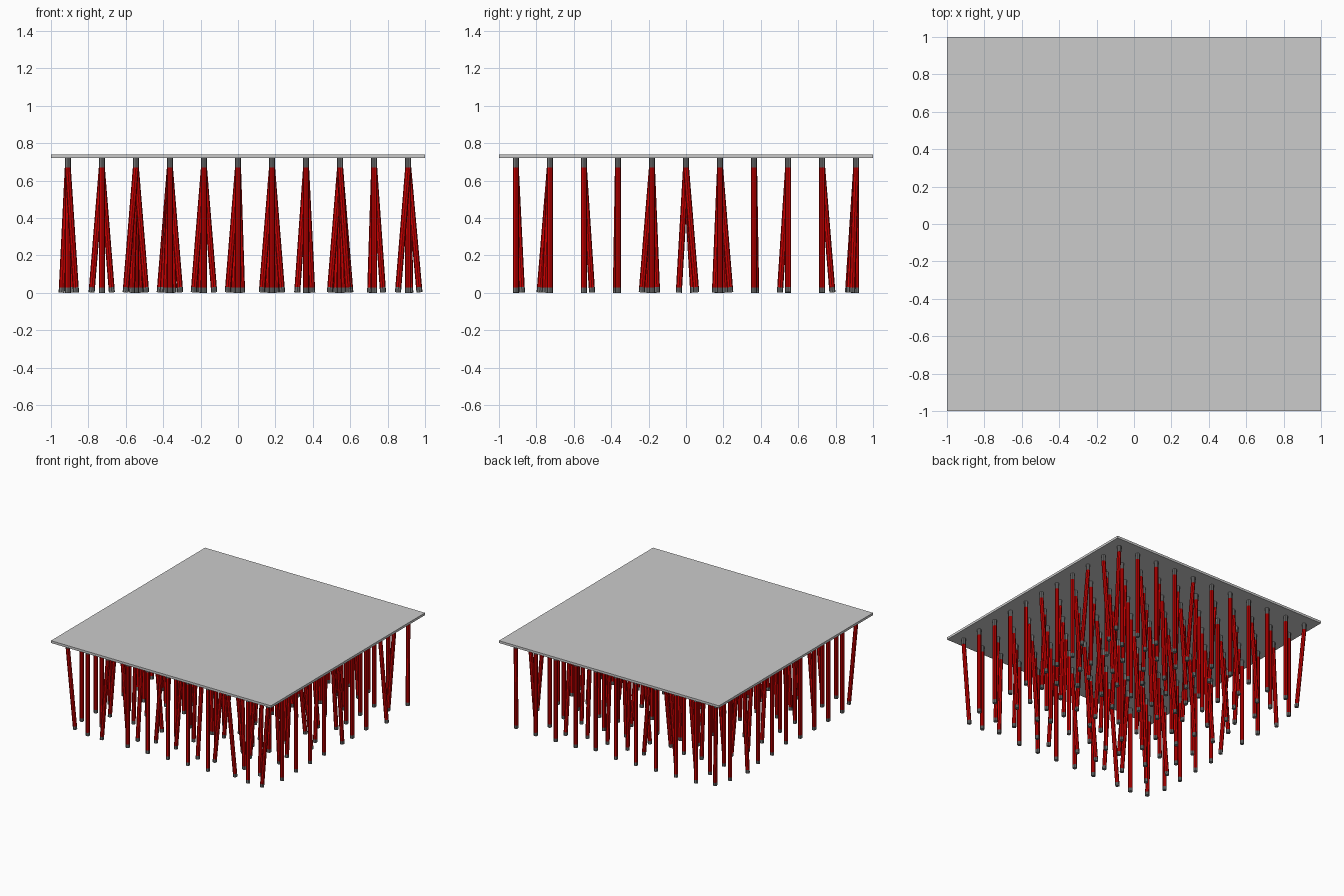
import bpy
import bmesh
import random
from math import sqrt
from mathutils import Vector

random.seed(4)
cube = bpy.data.objects.get("Cube")
if cube:
    bpy.data.objects.remove(cube, do_unlink=True)

COUNT = 11
PITCH = 0.182
RADIUS = 0.0162
JOINT_Z = 0.67
FOOT_Z = 0.028
PLATE_Z = 0.721
PLATE_THICK = 0.019
LEAN = 0.055


def material(name, color):
    mat = bpy.data.materials.new(name)
    mat.use_nodes = True
    mat.diffuse_color = color
    mat.node_tree.nodes["Principled BSDF"].inputs["Base Color"].default_value = color
    return mat


concrete = material("light grey", (0.6, 0.6, 0.6, 1))
steel = material("dark grey", (0.17, 0.17, 0.17, 1))
red = material("red", (0.6, 0.0, 0.0, 1))


def add_tube(bm, low, high, index):
    """Closed eight-sided tube between two heights with one colour."""
    made = bmesh.ops.create_cone(bm, cap_ends=True, segments=8, radius1=RADIUS,
                                 radius2=RADIUS, depth=high - low)
    bmesh.ops.translate(bm, verts=made["verts"], vec=(0, 0, (low + high) / 2))
    for face in {f for v in made["verts"] for f in v.link_faces}:
        face.material_index = index


def tube_mesh(name, sections, mats):
    bm = bmesh.new()
    for low, high, index in sections:
        add_tube(bm, low, high, index)
    mesh = bpy.data.meshes.new(name)
    for mat in mats:
        mesh.materials.append(mat)
    bm.to_mesh(mesh)
    bm.free()
    return mesh


def place(name, mesh, location):
    obj = bpy.data.objects.new(name, mesh)
    obj.location = location
    bpy.context.collection.objects.link(obj)
    return obj


# Top plate
bpy.ops.mesh.primitive_cube_add(size=1, location=(0, 0, PLATE_Z + PLATE_THICK / 2))
plate = bpy.context.object
plate.name = "top_plate"
plate.scale = (2, 2, PLATE_THICK)
plate.data.materials.append(concrete)

# Shared meshes: a leg hung from its joint, and the upright collar above it
leg_mesh = tube_mesh("leg", [(-JOINT_Z, FOOT_Z - JOINT_Z, 0), (FOOT_Z - JOINT_Z, 0, 1)],
                     [steel, red])
collar_mesh = tube_mesh("collar", [(0, PLATE_Z - JOINT_Z, 0)], [steel])

# Lean towards the back allowed in each row; the back rows mirror the front rows
half_leans = [(0, 0, 0.7), (0, 0, -0.5, -1), (0, 0, 0.8), (0, 0, -0.2),
              (-1, -0.5, 0, 0, 0.5)]
row_leans = half_leans + [(-1, -0.7, 0.7, 1)]
row_leans += [[-lean for lean in leans] for leans in reversed(half_leans)]
# Legs along the rim that lean; the other rim legs stand upright
rim_leans = {(0, 0): (0.8, 0.6), (2, 0): (-1, 0), (8, 0): (0.8, 0.6), (10, 0): (-1, 0),
             (0, 10): (0.7, -0.8), (10, 10): (0.2, -0.4), (10, 5): (0, 1),
             (10, 8): (1.1, 0), (10, 9): (-1, 0), (0, 5): (0.5, -0.7),
             (0, 8): (-0.6, 0), (6, 10): (0.5, -0.7)}

# Grid of legs
for row in range(COUNT):
    for col in range(COUNT):
        x = (col - COUNT // 2) * PITCH
        y = (row - COUNT // 2) * PITCH
        if {row, col} & {0, COUNT - 1}:
            lean = rim_leans.get((col, row), (0, 0))
        else:
            back = random.choice(row_leans[row])
            side = random.choice((-1, -0.4, 0, 0, 0.4, 1)) * sqrt(1 - back ** 2)
            lean = (side, back)
        joint = (x, y, JOINT_Z)
        place("collar", collar_mesh, joint)
        leg = place("leg", leg_mesh, joint)
        axis = Vector((-lean[0] * LEAN, -lean[1] * LEAN, JOINT_Z))
        leg.rotation_mode = 'QUATERNION'
        leg.rotation_quaternion = Vector((0, 0, 1)).rotation_difference(axis)
